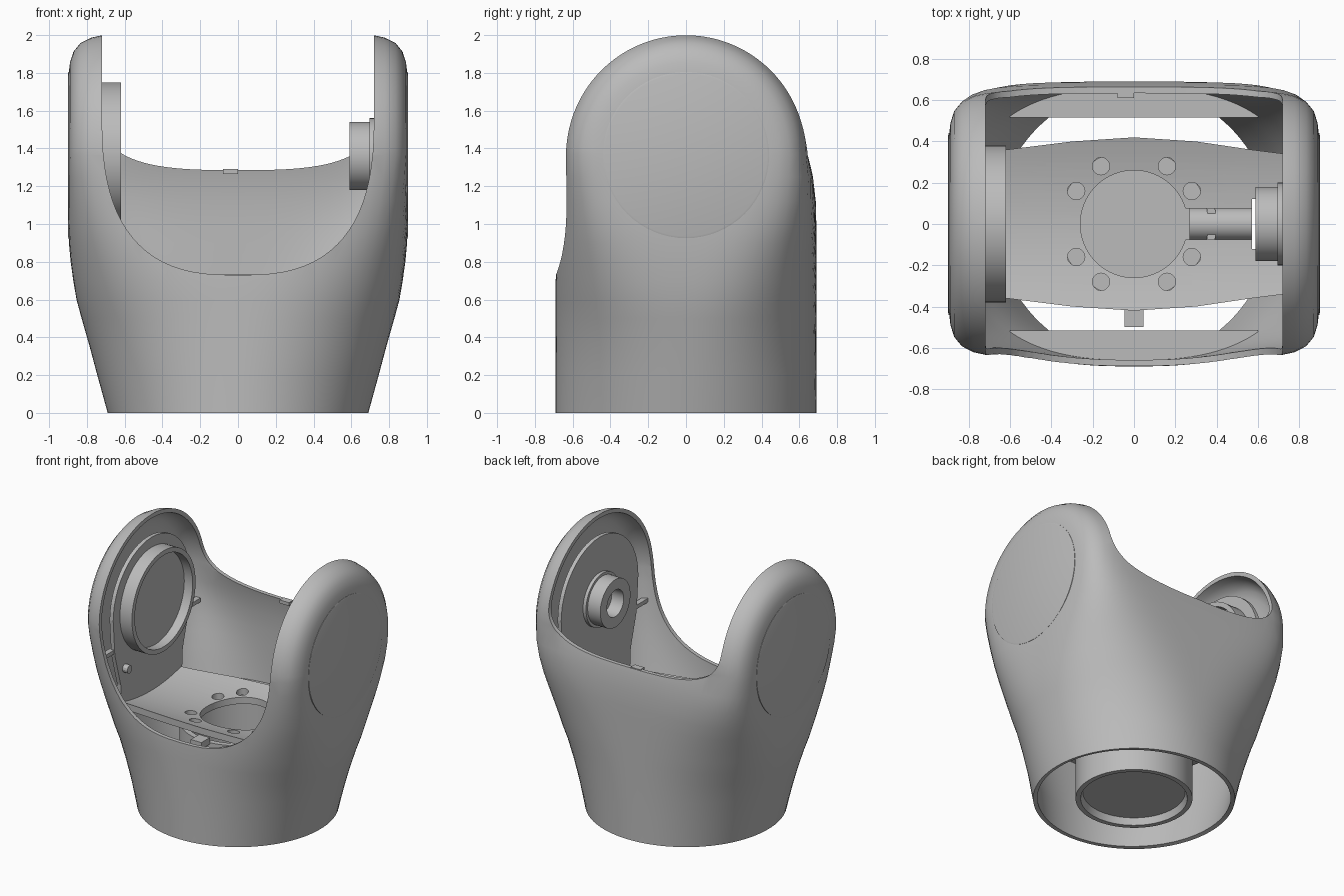
import bpy, bmesh, math
from mathutils import Vector

if "Cube" in bpy.data.objects:
    bpy.data.objects.remove(bpy.data.objects["Cube"])

grey = bpy.data.materials.new("plain grey")
grey.diffuse_color = (0.5, 0.5, 0.5, 1)
grey.use_nodes = True
grey.node_tree.nodes["Principled BSDF"].inputs["Base Color"].default_value = grey.diffuse_color
ZC = 1.365          # height of the joint axis


def finish(name, bm, recalc=True):
    bmesh.ops.remove_doubles(bm, verts=bm.verts, dist=1e-5)
    if recalc:
        bmesh.ops.recalc_face_normals(bm, faces=bm.faces)
    me = bpy.data.meshes.new(name)
    bm.to_mesh(me)
    bm.free()
    me.materials.append(grey)
    ob = bpy.data.objects.new(name, me)
    bpy.context.collection.objects.link(ob)
    return ob


def place(axis, u, v, h):
    return Vector({'x': (h, u, v), 'y': (u, h, v), 'z': (u, v, h)}[axis])


def prism(name, pts, axis, lo, hi):
    bm = bmesh.new()
    a = [bm.verts.new(place(axis, u, v, lo)) for u, v in pts]
    b = [bm.verts.new(place(axis, u, v, hi)) for u, v in pts]
    bm.faces.new(a)
    bm.faces.new(b)
    for i in range(len(pts)):
        k = (i + 1) % len(pts)
        bm.faces.new((a[i], a[k], b[k], b[i]))
    return finish(name, bm)


def box(name, x0, x1, y0, y1, z0, z1):
    return prism(name, [(x0, y0), (x1, y0), (x1, y1), (x0, y1)], 'z', z0, z1)


def circle(cu, cv, r, n=48):
    return [(cu + r * math.cos(2 * math.pi * i / n), cv + r * math.sin(2 * math.pi * i / n)) for i in range(n)]


def lathe(name, profile, axis, cu=0, cv=0, n=64):
    """Turn a closed (radius, height) outline round an axis."""
    bm = bmesh.new()
    rings = [[bm.verts.new(place(axis, u, v, h)) for u, v in circle(cu, cv, max(r, 1e-7), n)]
             for r, h in profile]
    for i in range(len(rings)):
        p, q = rings[i], rings[(i + 1) % len(rings)]
        if profile[i][0] == 0 and profile[(i + 1) % len(rings)][0] == 0:
            continue
        for j in range(n):
            k = (j + 1) % n
            bm.faces.new((p[j], p[k], q[k], q[j]))
    return smooth(finish(name, bm))


def apply_all(ob):
    bpy.context.view_layer.update()
    dg = bpy.context.evaluated_depsgraph_get()
    me = bpy.data.meshes.new_from_object(ob.evaluated_get(dg))
    ob.modifiers.clear()
    ob.data = me


def cut(ob, cutter, operation='DIFFERENCE'):
    m = ob.modifiers.new("cut", 'BOOLEAN')
    m.operation, m.solver, m.object = operation, 'EXACT', cutter
    apply_all(ob)
    bpy.data.objects.remove(cutter)


def smooth(ob, angle=35):
    bpy.ops.object.select_all(action='DESELECT')
    ob.select_set(True)
    bpy.context.view_layer.objects.active = ob
    bpy.ops.object.shade_smooth_by_angle(angle=math.radians(angle))
    return ob


# Outer shell: height, half width, front depth, back depth, squareness
ROWS = [(0, .69, .69, .69, 2), (.2, .745, .69, .69, 2.05), (.35, .785, .69, .69, 2.15),
        (.5, .828, .69, .69, 2.3), (.6, .855, .69, .69, 2.5), (.7, .872, .69, .69, 2.75),
        (.8, .886, .685, .69, 3.1), (.9, .895, .677, .69, 3.6), (1.0, .9, .667, .69, 4.3),
        (1.12, .9, .658, .687, 5.4), (1.25, .9, .651, .672, 7), (ZC, .9, .647, .647, 8.5)]
N, TURN = 112, 22


def section(a, bf, bb, n):
    pts = []
    for j in range(N):
        t = 2 * math.pi * j / N
        c, s = math.cos(t), math.sin(t)
        if j % (N // 2) == 0:
            s = 0.0
        b = bb if s > 0 else bf
        r = (abs(c / a) ** n + abs(s / b) ** n) ** (-1 / n)
        pts.append((r * c, r * s))
    return pts


bm = bmesh.new()
rings = [[bm.verts.new((x, y, z)) for x, y in section(a, f, b, n)] for z, a, f, b, n in ROWS]
top = section(*ROWS[-1][1:])
for i in range(1, TURN + 1):        # arm tops: the last section swung up about the joint axis
    p = math.pi / 2 * i / TURN
    rings.append([bm.verts.new((x, y * math.cos(p), ZC + abs(y) * math.sin(p))) for x, y in top])
for p, q in zip(rings, rings[1:]):
    for j in range(N):
        k = (j + 1) % N
        bm.faces.new((p[j], p[k], q[k], q[j]))
shell = finish("outer_shell", bm, recalc=False)
sol = shell.modifiers.new("wall", 'SOLIDIFY')
sol.thickness, sol.offset = 0.03, -1
apply_all(shell)


def opening(depth, n):
    pts = [(-.72, 2.3)]
    for i in range(41):
        t = math.pi * i / 40
        c, s = -math.cos(t), abs(math.sin(t))
        if i in (0, 40):
            s = 0.0
        pts.append((.72 * math.copysign(abs(c) ** (2 / n), c), 1.6 - depth * s ** (2 / n)))
    return pts + [(.72, 2.3)]


cut(shell, prism("front_cutter", opening(.87, 2.7), 'y', -1, .001))
cut(shell, prism("back_cutter", opening(.315, 3), 'y', 0, 1))
smooth(shell, 40)

# Floor plate: shallow trough trimmed to outline, with centre hole, bolt holes and slots
ys = [-.45 + .9 * i / 24 for i in range(25)]
trough = [(y, .67 + .37 * y * y) for y in ys]
floor = prism("floor_plate", trough + [(y, z - .05) for y, z in trough[::-1]], 'x', -.75, .75)
half = [(-.73, .35), (-.62, .36), (-.3, .4), (0, .42), (.3, .4), (.57, .36), (.73, .34)]
cut(floor, prism("outline", [(x, -y) for x, y in half] + half[::-1], 'z', .4, .9), 'INTERSECT')
cut(floor, prism("hole_cutter", circle(0, 0, .26, 64), 'z', .4, .9))
for sx in (-1, 1):
    for sy in (-1, 1):
        for x, y in ((.16, .28), (.28, .16)):
            cut(floor, prism("bolt_cutter", circle(sx * x, sy * y, .042, 16), 'z', .4, .9))
cut(floor, box("slot_cutter", .2, .57, -.075, .075, .4, .9))
cut(floor, box("gap_cutter", .572, .6, -.12, .12, .4, .9))
smooth(floor)

# Bearing tube under the floor and the cable pipe leaving it
lathe("base_tube", [(0, .05), (.35, .05), (.365, .0), (.4, .0), (.4, .63), (.36, .63), (.36, .09), (0, .09)], 'z')
smooth(prism("cable_pipe", circle(0, .57, .08, 24), 'x', .27, .57))

# Side plates, outer caps and ledges for both arms
plate = [(.36, .66), (.37, .85), (.44, 1.1)]
arc = [(.46 * math.cos(math.pi * i / 24), ZC + .46 * math.sin(math.pi * i / 24)) for i in range(25)]
outline = plate + arc + [(-y, z) for y, z in plate[::-1]]
for side, s in (("left", -1), ("right", 1)):
    prism(side + "_plate", outline, 'x', s * .72, s * .75)
    lathe(side + "_cap", [(0, .87 * s), (.44, .87 * s), (.44, .898 * s), (.43, .901 * s), (0, .901 * s)], 'x', 0, ZC)
    for e, d in (("front", -1), ("back", 1)):
        y0, y1 = sorted((d * .42, d * .59))
        x0, x1 = sorted((s * .725, s * .765))
        box(side + "_" + e + "_ledge", x0, x1, y0, y1, 1.11, 1.14)

# Large cup hub on the left, small hollow hub on the right
lathe("left_hub", [(0, -.73), (.38, -.73), (.38, -.62), (.345, -.62), (.345, -.69), (0, -.69)], 'x', 0, 1.37)
lathe("right_hub", [(0, .73), (.2, .73), (.2, .695), (.18, .695), (.18, .59), (.1, .59), (.1, .69), (0, .69)],
      'x', 0, 1.36)
prism("left_stop_pin", circle(-.32, .96, .03, 12), 'x', -.73, -.68)

# Inner stiffening crescents, front and back
xs = [-.6 + 1.2 * i / 24 for i in range(25)]
for e, d in (("front", -1), ("back", 1)):
    pts = [(x, d * .67 * (1 - (abs(x) / .835) ** 2.5) ** .4) for x in xs]
    prism(e + "_crescent", [(-.6, d * .515)] + pts + [(.6, d * .515)], 'z', .58, .61)

# Small locating tabs
box("floor_tab", -.045, .045, -.5, -.4, .62, .67)
box("rim_tab", -.08, 0, .61, .66, 1.265, 1.29)
